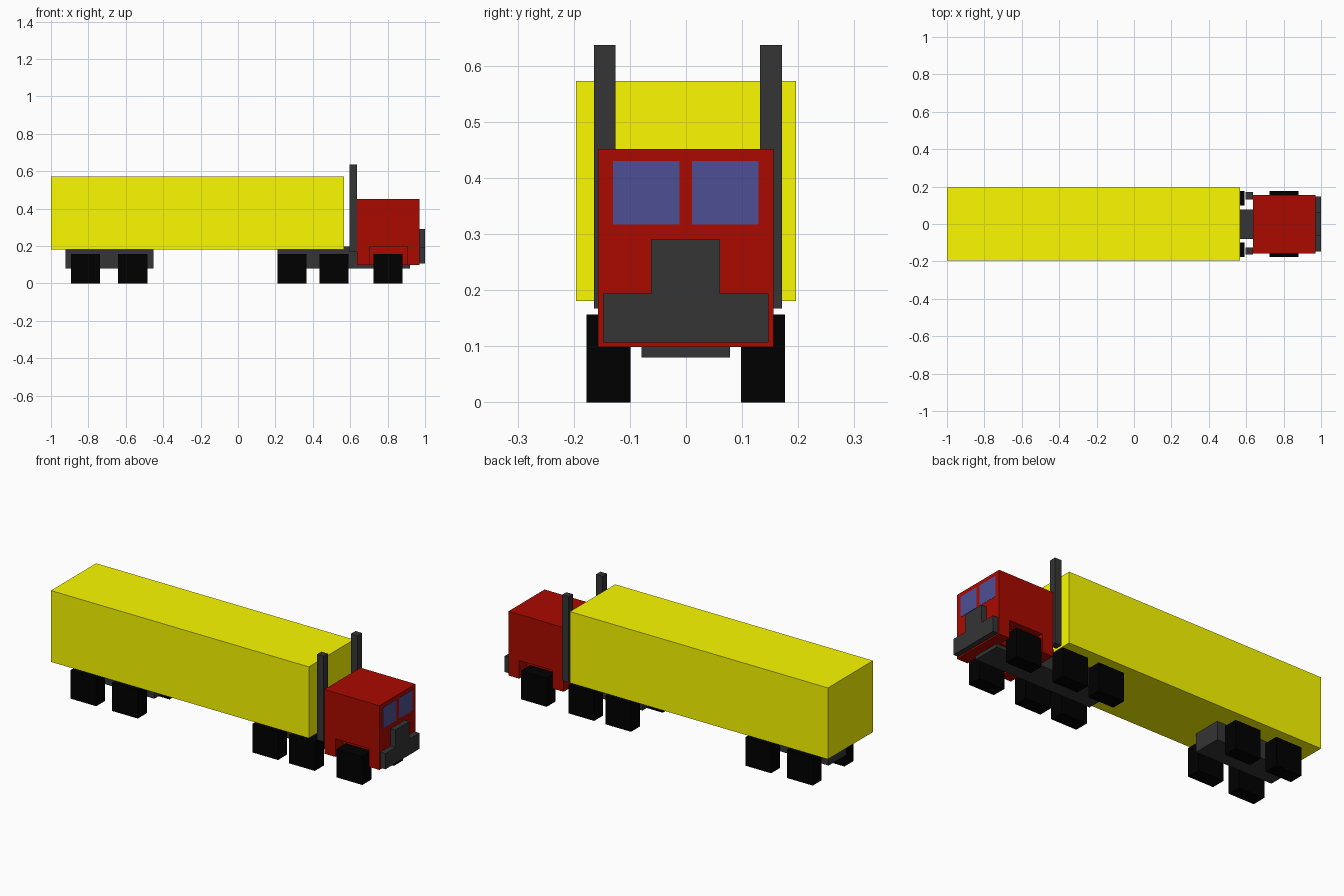
import bpy, bmesh
from mathutils import Vector

if "Cube" in bpy.data.objects:
    bpy.data.objects.remove(bpy.data.objects["Cube"])


def material(name, rgb):
    m = bpy.data.materials.new(name)
    m.diffuse_color = (*rgb, 1)
    m.use_nodes = True
    m.node_tree.nodes["Principled BSDF"].inputs["Base Color"].default_value = m.diffuse_color
    return m


YELLOW = material("trailer_yellow", (0.96, 0.96, 0.0))
RED = material("cab_red", (0.40, 0.003, 0.0))
GREY = material("dark_grey", (0.035, 0.035, 0.035))
BLACK = material("tyre_black", (0.0, 0.0, 0.0))
GLASS = material("window_blue", (0.078, 0.078, 0.30))


def finish(name, bm, mat):
    bmesh.ops.recalc_face_normals(bm, faces=bm.faces)
    mesh = bpy.data.meshes.new(name)
    bm.to_mesh(mesh)
    bm.free()
    if mat:
        mesh.materials.append(mat)
    ob = bpy.data.objects.new(name, mesh)
    bpy.context.collection.objects.link(ob)
    return ob


def boxes(name, mat, *ranges):
    """One object holding a box for each ((x0, x1), (y0, y1), (z0, z1))."""
    bm = bmesh.new()
    for r in ranges:
        verts = bmesh.ops.create_cube(bm, size=1)["verts"]
        for v in verts:
            v.co = Vector([(a + b) / 2 + c * (b - a) for (a, b), c in zip(r, v.co)])
    return finish(name, bm, mat)


# Trailer body
boxes("trailer", YELLOW, ((-1, 0.568), (-0.196, 0.196), (0.181, 0.573)))

# Frames under the tractor and the trailer
boxes("tractor_frame", GREY, ((0.21, 0.92), (-0.079, 0.078), (0.08, 0.197)))
boxes("trailer_bogie", GREY, ((-0.922, -0.453), (-0.079, 0.078), (0.08, 0.197)))

# Cab with square wheel arches cut into both sides
cab = boxes("cab", RED, ((0.635, 0.97), (-0.157, 0.156), (0.099, 0.452)))
arch = ((0.702, 0.905), (0.05, 0.198))
cutter = boxes("arch_cutter", None,
               (arch[0], (-0.25, -0.09), arch[1]),
               (arch[0], (0.09, 0.25), arch[1]))
cutter.hide_render = True
cutter.hide_viewport = True
cut = cab.modifiers.new("wheel_arches", "BOOLEAN")
cut.operation = "DIFFERENCE"
cut.solver = "EXACT"
cut.object = cutter

# Windscreen panes
for side, y in (("right", (-0.130, -0.012)), ("left", (0.011, 0.129))):
    boxes(f"windscreen_{side}", GLASS, ((0.965, 0.9715), y, (0.317, 0.430)))

# Stepped grille and bumper, extruded forward from one outline
outline = [(-0.148, 0.107), (0.147, 0.107), (0.147, 0.194), (0.061, 0.194),
           (0.061, 0.290), (-0.062, 0.290), (-0.062, 0.194), (-0.148, 0.194)]
bm = bmesh.new()
face = bm.faces.new([bm.verts.new((0.97, y, z)) for y, z in outline])
ext = bmesh.ops.extrude_face_region(bm, geom=[face], use_keep_orig=True)
bmesh.ops.translate(bm, vec=(0.03, 0, 0),
                    verts=[g for g in ext["geom"] if isinstance(g, bmesh.types.BMVert)])
finish("grille_bumper", bm, GREY)

# Exhaust stacks behind the cab
for side, y in (("right", (-0.164, -0.126)), ("left", (0.132, 0.171))):
    boxes(f"exhaust_{side}", GREY, ((0.595, 0.635), y, (0.167, 0.637)))

# Block wheels on five axles
for i, x in enumerate((0.802, 0.513, 0.289, -0.563, -0.816), 1):
    for side, y in (("right", (-0.177, -0.099)), ("left", (0.098, 0.176))):
        boxes(f"wheel_{i}_{side}", BLACK, ((x - 0.078, x + 0.078), y, (0, 0.157)))
